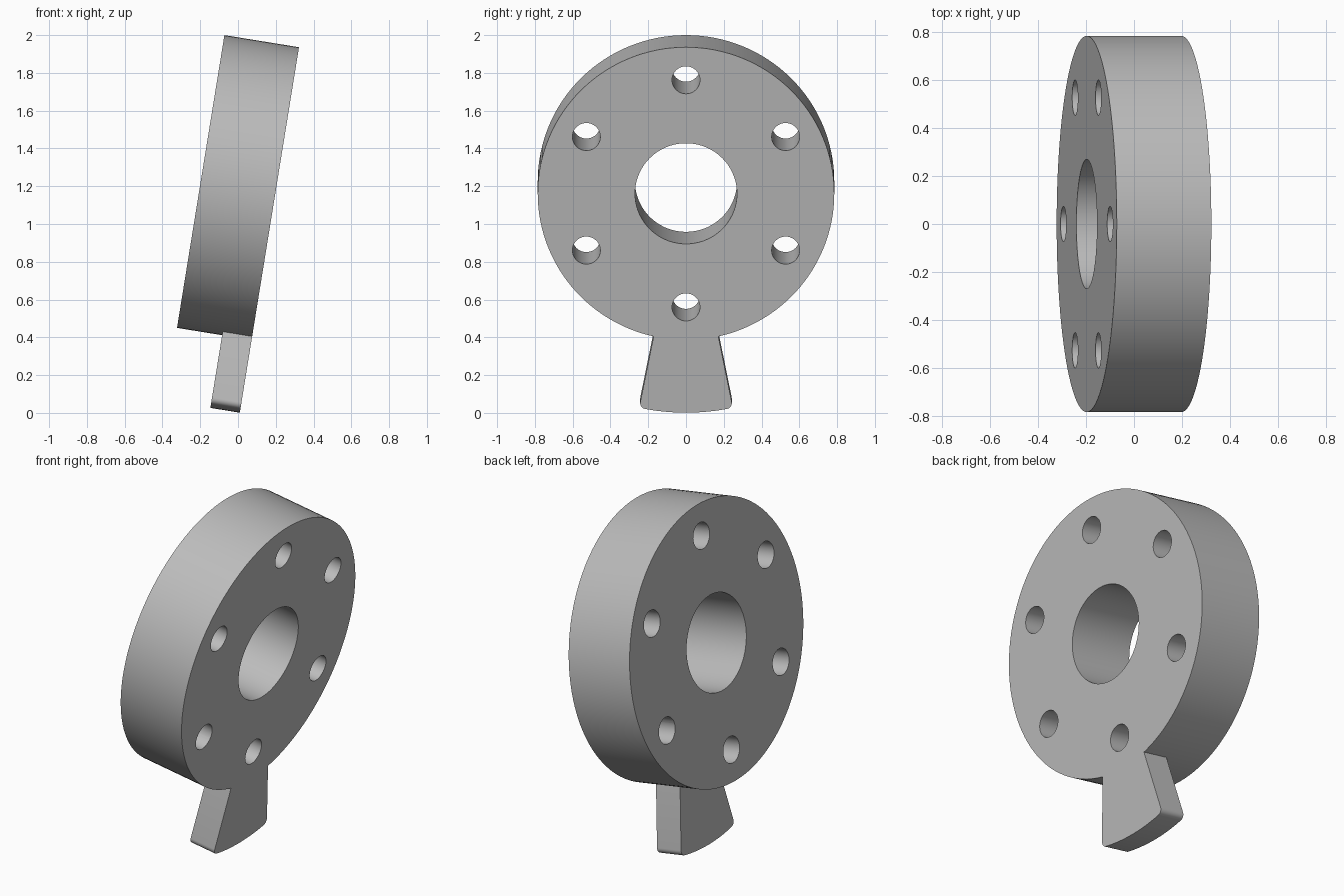
import bpy
import bmesh
from math import radians, sin, cos, pi, asin
from mathutils import Matrix

cube = bpy.data.objects.get("Cube")
if cube:
    bpy.data.objects.remove(cube, do_unlink=True)

TILT = radians(9.2)
RADIUS, HALF = 0.785, 0.2
TAB_RADIUS, TAB_THICK = 1.175, 0.158

grey = bpy.data.materials.new("plain grey")
colour = (0.5, 0.5, 0.5, 1)
grey.diffuse_color = colour
grey.use_nodes = True
grey.node_tree.nodes["Principled BSDF"].inputs["Base Color"].default_value = colour


def add_object(name, bm):
    bmesh.ops.recalc_face_normals(bm, faces=bm.faces)
    mesh = bpy.data.meshes.new(name)
    bm.to_mesh(mesh)
    bm.free()
    mesh.materials.append(grey)
    obj = bpy.data.objects.new(name, mesh)
    bpy.context.collection.objects.link(obj)
    return obj


def cylinder(name, radius, length, segments, y=0, z=0):
    """Cylinder lying along x."""
    bm = bmesh.new()
    place = Matrix.Translation((0, y, z)) @ Matrix.Rotation(pi / 2, 4, "Y")
    bmesh.ops.create_cone(bm, cap_ends=True, segments=segments, radius1=radius,
                          radius2=radius, depth=length, matrix=place)
    return add_object(name, bm)


def combine(target, tool, operation):
    mod = target.modifiers.new(tool.name, "BOOLEAN")
    mod.operation = operation
    mod.solver = "EXACT"
    mod.object = tool
    tool.hide_render = True
    bpy.context.view_layer.objects.active = target
    bpy.ops.object.modifier_apply(modifier=mod.name)
    bpy.data.objects.remove(tool, do_unlink=True)


# Flared tab with an arc end and rounded corners, flush with the +x face
def make_tab():
    bm = bmesh.new()
    half = asin(0.248 / TAB_RADIUS)
    arc = [(TAB_RADIUS * sin(t), -TAB_RADIUS * cos(t))
           for t in (half * (i / 8 - 1) for i in range(17))]
    outline = [(-0.138, -0.6)] + arc + [(0.138, -0.6)]
    verts = [bm.verts.new((HALF, y, z)) for y, z in outline]
    bm.faces.new(verts)
    bmesh.ops.bevel(bm, geom=[verts[1], verts[-2]], offset=0.03, segments=6,
                    profile=0.5, affect="VERTICES")
    out = bmesh.ops.extrude_face_region(bm, geom=bm.faces[:])
    moved = [v for v in out["geom"] if isinstance(v, bmesh.types.BMVert)]
    bmesh.ops.translate(bm, verts=moved, vec=(-TAB_THICK, 0, 0))
    return add_object("tab", bm)


# Thick disc joined to the tab
disc = cylinder("flange_disc", RADIUS, 2 * HALF, 128)
combine(disc, make_tab(), "UNION")

# Centre bore and ring of six bolt holes
combine(disc, cylinder("bore_cutter", 0.27, 1, 72), "DIFFERENCE")
for i in range(6):
    a = i * pi / 3
    hole = cylinder("bolt_hole_cutter", 0.074, 1, 40, 0.609 * sin(a), 0.609 * cos(a))
    combine(disc, hole, "DIFFERENCE")

# Lean the whole part and stand it on the ground
disc.rotation_euler = (0, TILT, 0)
disc.location = (0, 0, 1.193)
bpy.ops.object.select_all(action="DESELECT")
disc.select_set(True)
bpy.context.view_layer.objects.active = disc
bpy.ops.object.shade_smooth_by_angle(angle=radians(30))
